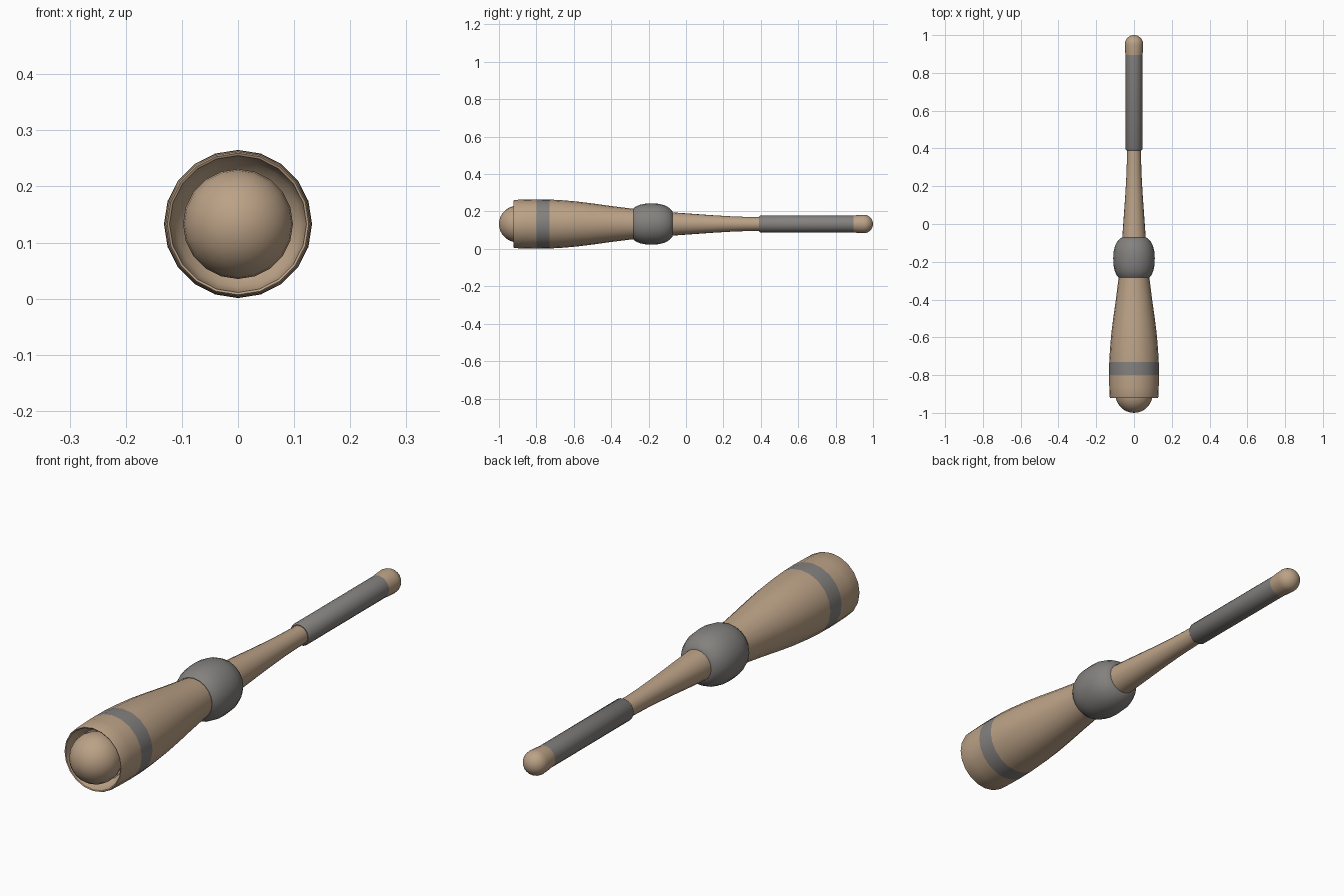
import bpy, math

if "Cube" in bpy.data.objects:
    bpy.data.objects.remove(bpy.data.objects["Cube"])

SIDES = 20
AXIS_Z = 0.133


def material(name, rgb):
    m = bpy.data.materials.new(name)
    m.diffuse_color = (*rgb, 1)
    m.use_nodes = True
    m.node_tree.nodes["Principled BSDF"].inputs["Base Color"].default_value = m.diffuse_color
    return m


WOOD = material("light wood", (0.50, 0.36, 0.24))
GREY = material("grey", (0.23, 0.22, 0.21))


def lathe(name, profile, mats, band=None):
    """Spin (y, radius) points around the long axis; faces inside band use the second material."""
    verts, rings, faces = [], [], []
    for y, r in profile:
        if r == 0:
            rings.append([len(verts)] * SIDES)
            verts.append((0, y, AXIS_Z))
            continue
        rings.append(list(range(len(verts), len(verts) + SIDES)))
        for i in range(SIDES):
            a = 2 * math.pi * i / SIDES
            verts.append((r * math.sin(a), y, AXIS_Z + r * math.cos(a)))
    for a, b in zip(rings, rings[1:]):
        for i in range(SIDES):
            j = (i + 1) % SIDES
            quad = [a[i], a[j], b[j], b[i]]
            faces.append(list(dict.fromkeys(quad)))
    me = bpy.data.meshes.new(name)
    me.from_pydata(verts, [], faces)
    for m in mats:
        me.materials.append(m)
    if band:
        for p in me.polygons:
            p.material_index = int(band[0] < p.center.y < band[1])
    ob = bpy.data.objects.new(name, me)
    bpy.context.collection.objects.link(ob)
    bpy.ops.object.select_all(action='DESELECT')
    ob.select_set(True)
    bpy.context.view_layer.objects.active = ob
    bpy.ops.object.mode_set(mode='EDIT')
    bpy.ops.mesh.select_all(action='SELECT')
    bpy.ops.mesh.normals_make_consistent(inside=False)
    bpy.ops.object.mode_set(mode='OBJECT')
    bpy.ops.object.shade_smooth_by_angle(angle=math.radians(40))
    return ob


def arc(cy, r, a0, a1, n):
    """Profile points on a circle centred on the axis, angles from the front tip."""
    pts = []
    for k in range(n + 1):
        a = math.radians(a0 + (a1 - a0) * k / n)
        rad = r * math.sin(a)
        pts.append((cy - r * math.cos(a), rad if rad > 1e-5 else 0))
    return pts


# Swelling head with a hollow front cup and a painted stripe
lathe("head", [
    (-0.865, 0), (-0.865, 0.098), (-0.88, 0.112), (-0.90, 0.119), (-0.92, 0.122),
    (-0.922, 0.126), (-0.915, 0.129), (-0.86, 0.131), (-0.80, 0.132), (-0.73, 0.131),
    (-0.66, 0.127), (-0.58, 0.120), (-0.50, 0.110), (-0.40, 0.096),
    (-0.28, 0.081), (-0.24, 0.078), (-0.24, 0)], [WOOD, GREY], (-0.80, -0.73))

# Ball seated in the cup
lathe("front_ball", arc(-0.902, 0.098, 0, 180, 14), [WOOD])

# Rounded collar between head and neck
lathe("collar", [
    (-0.282, 0), (-0.282, 0.083), (-0.268, 0.094), (-0.245, 0.103), (-0.215, 0.109),
    (-0.18, 0.110), (-0.145, 0.108), (-0.115, 0.100), (-0.09, 0.087),
    (-0.075, 0.072), (-0.07, 0.060), (-0.07, 0)], [GREY])

# Tapered neck
lathe("neck", [
    (-0.12, 0), (-0.12, 0.066), (-0.07, 0.062), (0.03, 0.055), (0.14, 0.047),
    (0.26, 0.040), (0.36, 0.037), (0.42, 0.036), (0.42, 0)], [WOOD])

# Grip sleeve
lathe("grip", [
    (0.39, 0), (0.39, 0.040), (0.397, 0.045), (0.895, 0.045), (0.895, 0)], [GREY])

# Rounded end knob
lathe("end_knob", [(0.895, 0), (0.895, 0.045), (0.92, 0.0475)]
      + arc(0.951, 0.049, 85, 180, 8), [WOOD])
